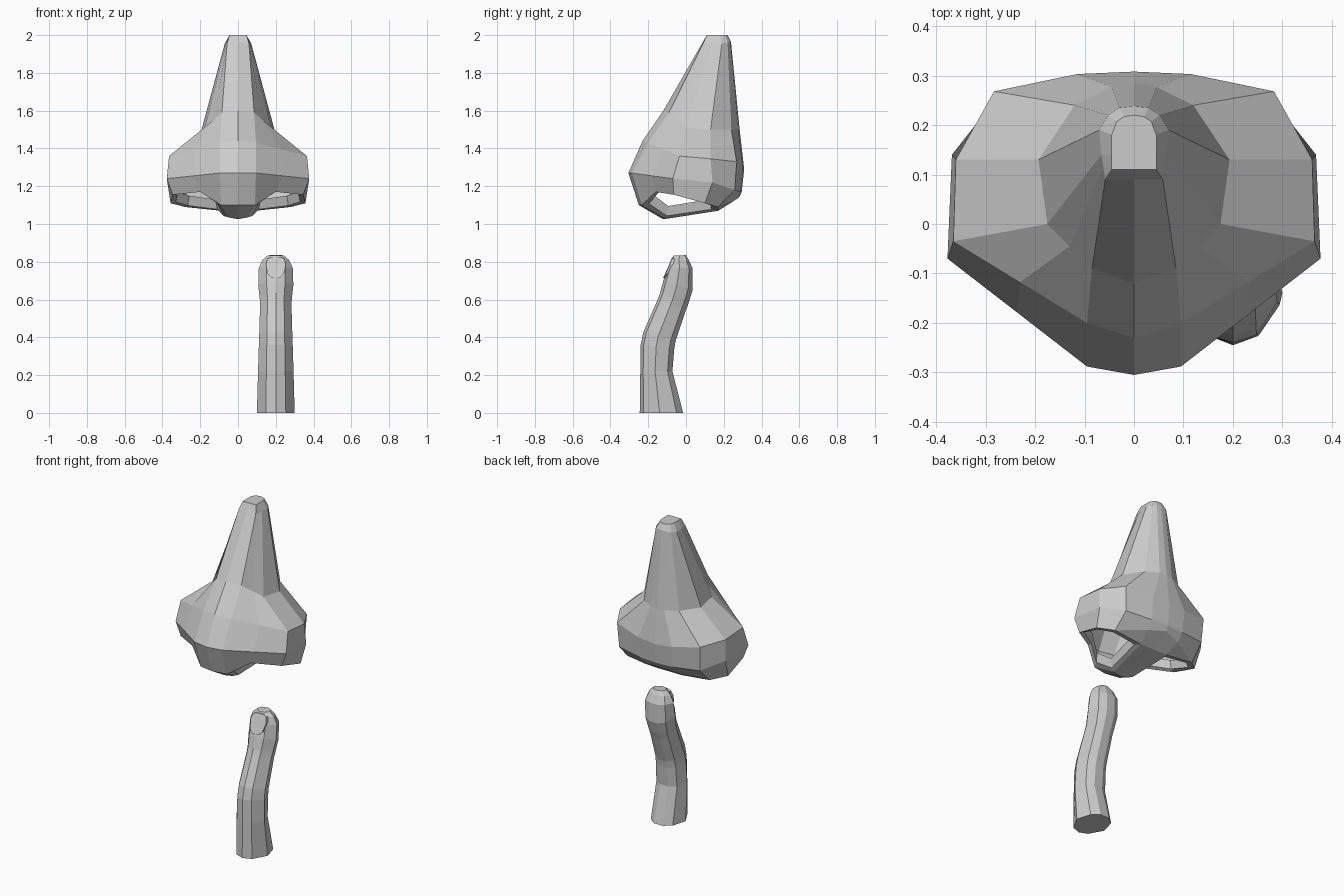
import bpy, bmesh
from mathutils import Vector

if "Cube" in bpy.data.objects:
    bpy.data.objects.remove(bpy.data.objects["Cube"])


def make_object(name, verts, faces, mirror=False):
    mesh = bpy.data.meshes.new(name)
    mesh.from_pydata([tuple(v) for v in verts], [], faces)
    bm = bmesh.new()
    bm.from_mesh(mesh)
    if mirror:
        geom = bm.verts[:] + bm.edges[:] + bm.faces[:]
        bmesh.ops.mirror(bm, geom=geom, axis='X', merge_dist=0.0005)
    bmesh.ops.remove_doubles(bm, verts=bm.verts[:], dist=0.0005)
    bmesh.ops.recalc_face_normals(bm, faces=bm.faces[:])
    bm.to_mesh(mesh)
    bm.free()
    obj = bpy.data.objects.new(name, mesh)
    bpy.context.collection.objects.link(obj)
    return obj


# Nose: half rings from front centre round to back centre, top to bottom
top = [(0, .11, 2), (.045, .11, 2), (.045, .14, 2), (.045, .18, 2),
       (.035, .207, 2), (.02, .217, 2), (0, .22, 2)]
bridge = [(0, .09, 1.965), (.058, .09, 1.955), (.066, .14, 1.955), (.07, .19, 1.955),
          (.052, .22, 1.96), (.03, .235, 1.965), (0, .238, 1.965)]
middle = [(0, -.12, 1.6), (.085, -.09, 1.59), (.175, 0, 1.51), (.193, .13, 1.5),
          (.12, .24, 1.5), (.045, .277, 1.5), (0, .284, 1.5)]
flare = [(0, -.23, 1.44), (.095, -.2, 1.43), (.365, -.035, 1.36), (.36, .13, 1.345),
         (.283, .268, 1.33), (.115, .303, 1.3), (0, .308, 1.29)]
widest = [(0, -.305, 1.27), (.095, -.288, 1.27), (.377, -.07, 1.24), (.368, .14, 1.22),
          (.275, .258, 1.18), (.11, .288, 1.17), (0, .295, 1.17)]
rim = [(0, -.25, 1.1), (.09, -.235, 1.1), (.2, -.16, 1.17), (.345, -.065, 1.155),
       (.357, .1, 1.11), (.28, .17, 1.09), (.11, .25, 1.12), (0, .28, 1.14)]
rings = []
for r in (top, bridge, middle, flare, widest):
    r = [Vector(p) for p in r]
    r.insert(2, (r[1] + r[2]) / 2)
    rings.append(r)
rings.append([Vector(p) for p in rim])
verts = [p for r in rings for p in r]
faces = [(k * 8 + i, k * 8 + i + 1, k * 8 + i + 9, k * 8 + i + 8)
         for k in range(5) for i in range(7)]
faces.append(tuple(range(8)))

# Strip between the nostrils
f, g = 40, len(verts)
verts += [Vector(p) for p in ((0, -.12, 1.025), (.05, -.12, 1.035), (.09, .17, 1.07), (0, .17, 1.07))]
faces += [(f, f + 1, g + 1, g), (g, g + 1, g + 2, g + 3),
          (g + 3, g + 2, f + 6, f + 7), (g + 2, f + 5, f + 6)]

# Nostril lip turned up into the hollow inside
loop = [f + 1, f + 2, f + 3, f + 4, f + 5, g + 2, g + 1]
centre = sum((verts[i] for i in loop), Vector()) / len(loop)
outer = [verts[i].copy() for i in loop]
for scale, lift in ((.82, .008), (.74, .06)):
    start = len(verts)
    for p in outer:
        q = centre.lerp(p, scale)
        verts.append(Vector((q.x, q.y, p.z + lift)))
    new = list(range(start, start + len(loop)))
    for i in range(len(loop)):
        j = (i + 1) % len(loop)
        faces.append((loop[i], loop[j], new[j], new[i]))
    loop = new
make_object("nose", verts, faces, mirror=True)

# Finger: octagonal rings as (front y, front z, back y, back z, half width)
sections = [(-.245, 0, -.015, 0, .1), (-.242, .22, -.072, .22, .094),
            (-.24, .36, -.062, .34, .09), (-.225, .43, -.055, .38, .088),
            (-.15, .6, 0, .545, .083), (-.137, .635, .01, .57, .085),
            (-.12, .7, .035, .65, .093), (-.095, .77, .035, .765, .09),
            (-.08, .81, .015, .81, .07), (-.065, .833, 0, .835, .042)]
octagon = [(0, 0), (.53, .09), (1, .46), (.75, .85), (.3, 1), (-.3, 1),
           (-.75, .85), (-1, .46), (-.53, .09)]
n = len(octagon)
verts, faces = [], []
for yf, zf, yb, zb, w in sections:
    verts += [(.2 + x * w, yf + (yb - yf) * t, zf + (zb - zf) * t) for x, t in octagon]
for k in range(len(sections) - 1):
    for i in range(n):
        j = (i + 1) % n
        faces.append((k * n + i, k * n + j, k * n + n + j, k * n + n + i))
faces += [tuple(range(n)), tuple(range(len(verts) - n, len(verts)))]
make_object("finger", verts, faces)

# Fingernail: tilted plate
half = [(.022, .715), (.043, .735), (.053, .785), (.045, .815), (.025, .825)]
outline = [(.2 + x, z) for x, z in half] + [(.2 - x, z) for x, z in reversed(half)]
m = len(outline)
verts = [(x, -.124 + (z - .715) * .42 + abs(x - .2) * .15 + d, z)
         for d in (0, .03) for x, z in outline]
faces = [tuple(range(m)), tuple(range(m, 2 * m))]
faces += [(i, (i + 1) % m, (i + 1) % m + m, i + m) for i in range(m)]
make_object("fingernail", verts, faces)
